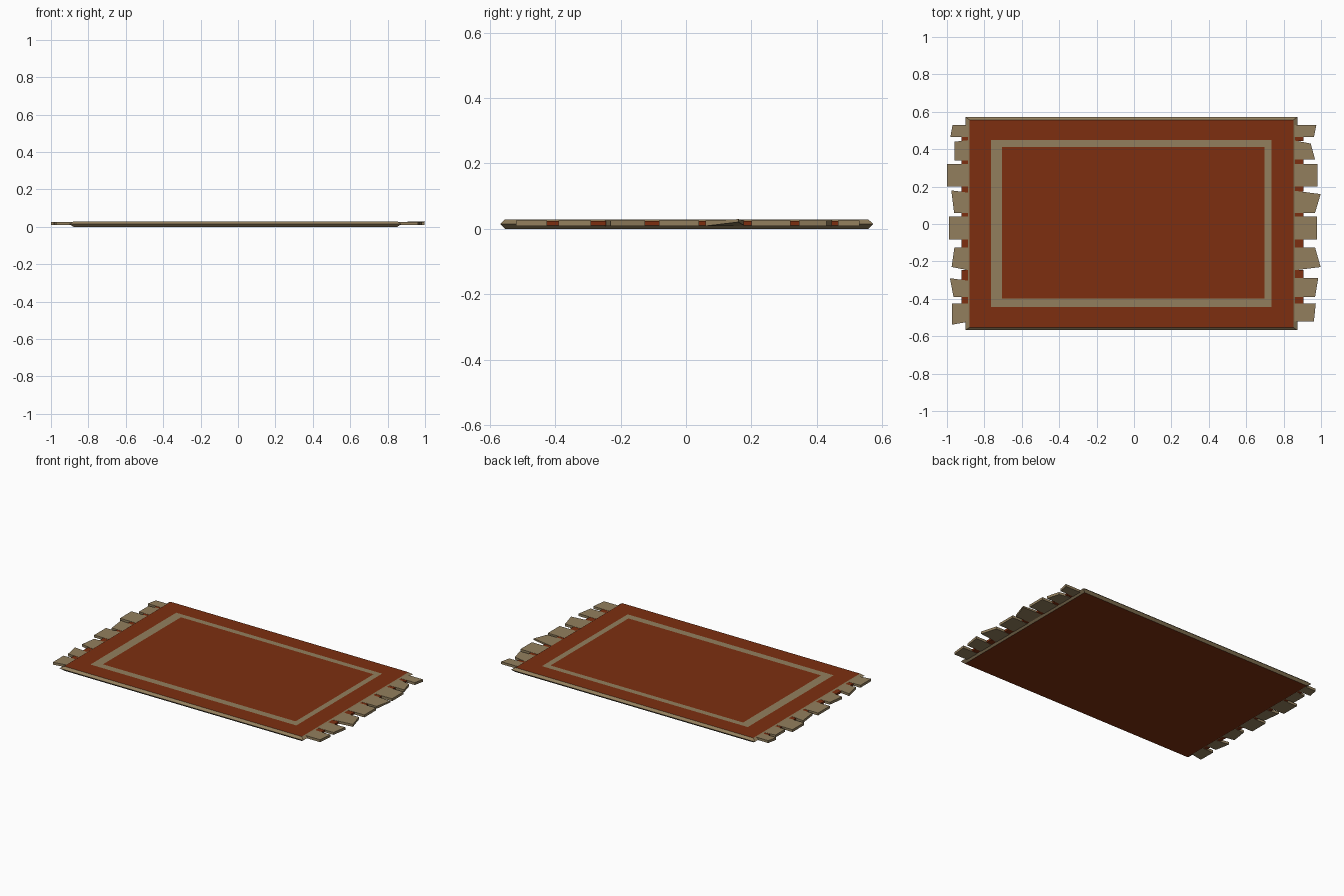
import bpy, bmesh

if "Cube" in bpy.data.objects:
    bpy.data.objects.remove(bpy.data.objects["Cube"])


def material(name, rgb):
    m = bpy.data.materials.new(name)
    m.diffuse_color = (*rgb, 1)
    m.use_nodes = True
    m.node_tree.nodes["Principled BSDF"].inputs["Base Color"].default_value = m.diffuse_color
    return m


RED = material("rust red wool", (0.205, 0.028, 0.005))
BEIGE = material("beige trim", (0.29, 0.212, 0.11))


def finish(name, bm, mats):
    bmesh.ops.recalc_face_normals(bm, faces=bm.faces)
    me = bpy.data.meshes.new(name)
    bm.to_mesh(me)
    bm.free()
    for m in mats:
        me.materials.append(m)
    ob = bpy.data.objects.new(name, me)
    bpy.context.collection.objects.link(ob)
    return ob


def ring(bm, x0, x1, y0, y1, z):
    return [bm.verts.new((x, y, z)) for x, y in ((x0, y0), (x1, y0), (x1, y1), (x0, y1))]


# Rug body: nested rectangles from the underside, round the edge, to the centre
bm = bmesh.new()
rings = [ring(bm, *r) for r in (
    (-0.88, 0.852, -0.553, 0.557, 0.0),
    (-0.902, 0.873, -0.568, 0.572, 0.015),
    (-0.88, 0.852, -0.553, 0.557, 0.029),
    (-0.765, 0.735, -0.443, 0.45, 0.029),
    (-0.705, 0.698, -0.398, 0.413, 0.029))]
band_colours = (1, 1, 0, 1)  # lower edge, upper edge, red border, beige frame
for a, b, c in zip(rings, rings[1:], band_colours):
    for i in range(4):
        j = (i + 1) % 4
        bm.faces.new((a[i], a[j], b[j], b[i])).material_index = c
bm.faces.new(rings[0])
bm.faces.new(rings[-1])
finish("rug_body", bm, (RED, BEIGE))


def prism(bm, outline, z0=0.009, z1=0.025, tip_lift=None):
    low, high = [], []
    for i, (x, y) in enumerate(outline):
        d = tip_lift if tip_lift and i == 2 else 0
        low.append(bm.verts.new((x, y, z0 + d)))
        high.append(bm.verts.new((x, y, z1 + d * 0.4)))
    bm.faces.new(low[::-1])
    bm.faces.new(high)
    n = len(low)
    for i in range(n):
        j = (i + 1) % n
        bm.faces.new((low[i], low[j], high[j], high[i]))


# Fringe tabs: base top y, base bottom y, then tip (x, y) top and bottom
LEFT = (
    (0.53, 0.465, -0.97, 0.53, -0.982, 0.465),
    (0.45, 0.34, -0.96, 0.44, -0.96, 0.34),
    (0.32, 0.2, -1.0, 0.32, -1.0, 0.2),
    (0.165, 0.06, -0.977, 0.18, -0.962, 0.06),
    (0.04, -0.082, -0.99, 0.04, -0.99, -0.082),
    (-0.125, -0.25, -0.96, -0.125, -0.975, -0.23),
    (-0.305, -0.39, -0.984, -0.29, -0.965, -0.39),
    (-0.425, -0.52, -0.973, -0.425, -0.972, -0.538))
RIGHT = (
    (0.53, 0.465, 0.975, 0.53, 0.962, 0.465),
    (0.45, 0.345, 0.945, 0.43, 0.968, 0.345),
    (0.32, 0.2, 0.982, 0.32, 0.982, 0.2),
    (0.18, 0.06, 0.998, 0.16, 0.968, 0.06),
    (0.04, -0.082, 0.978, 0.04, 0.978, -0.082),
    (-0.125, -0.25, 0.968, -0.125, 0.998, -0.23),
    (-0.29, -0.39, 0.985, -0.29, 0.968, -0.39),
    (-0.425, -0.52, 0.972, -0.425, 0.962, -0.52))

for side, tabs, base, red_x in (("left", LEFT, -0.87, -0.922), ("right", RIGHT, 0.84, 0.905)):
    bm = bmesh.new()
    for k, (yt, yb, xt, ytt, xb, ybt) in enumerate(tabs):
        lift = 0.012 if side == "right" and k == 3 else None
        prism(bm, ((base, yb), (base, yt), (xt, ytt), (xb, ybt)), tip_lift=lift)
    finish("fringe_" + side, bm, (BEIGE,))

    # Red woven ends showing in the gaps between tabs
    bm = bmesh.new()
    for a, b in zip(tabs, tabs[1:]):
        top, bot = a[1] + 0.005, b[0] - 0.005
        prism(bm, ((base, bot), (base, top), (red_x, top), (red_x, bot)), 0.01, 0.024)
    finish("woven_gaps_" + side, bm, (RED,))
